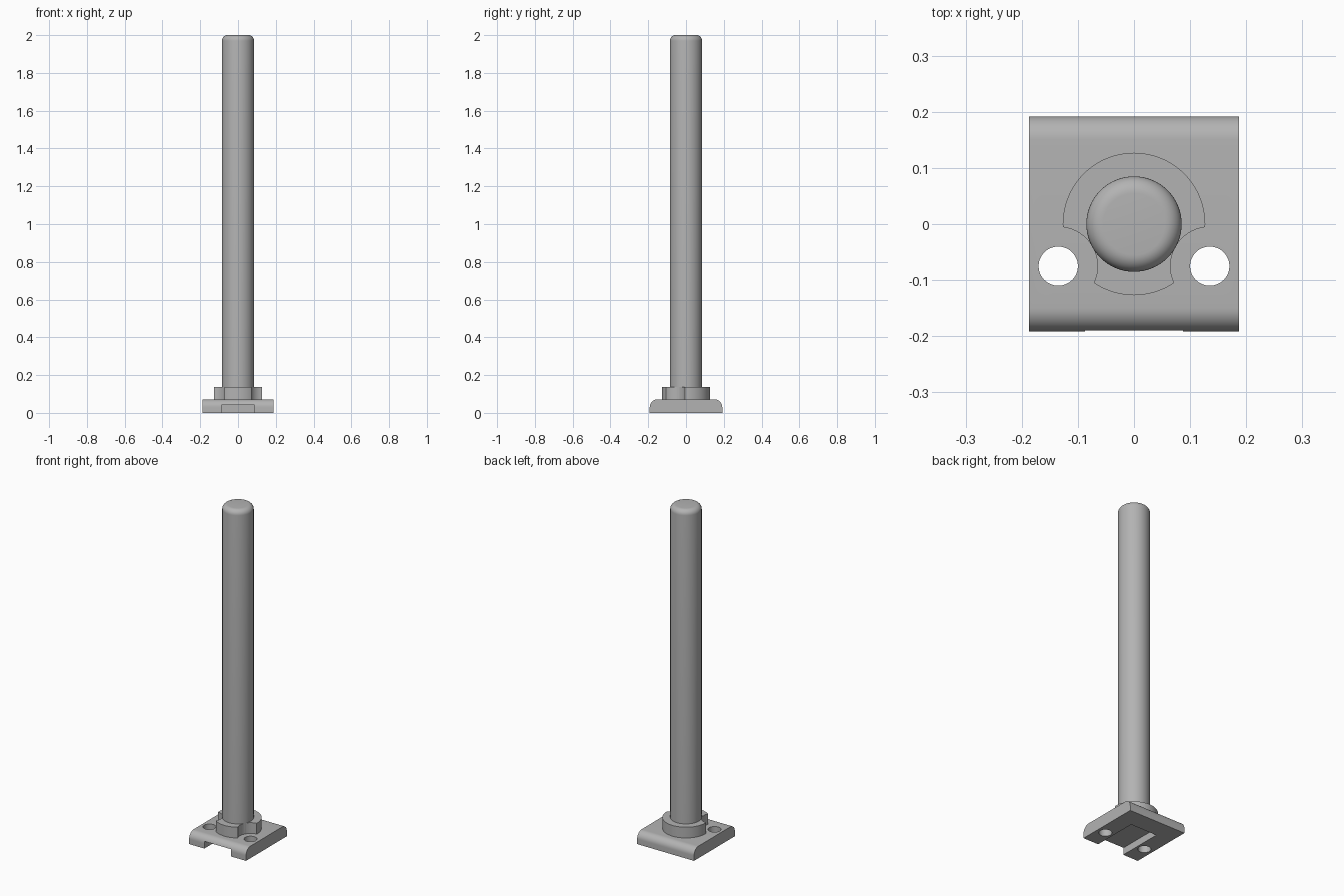
import bpy, bmesh
from math import sin, cos, pi, radians

if "Cube" in bpy.data.objects:
    bpy.data.objects.remove(bpy.data.objects["Cube"])

BASE_TOP, COLLAR_TOP = 0.072, 0.136
HOLE_X, HOLE_Y = 0.135, -0.075

steel = bpy.data.materials.new("grey steel")
steel.use_nodes = True
steel.diffuse_color = (0.45, 0.45, 0.45, 1)
steel.node_tree.nodes["Principled BSDF"].inputs["Base Color"].default_value = (0.45, 0.45, 0.45, 1)


def arc(cx, cy, r, start, end, n):
    """Points on an arc, angles in degrees."""
    angles = [radians(start + (end - start) * i / n) for i in range(n + 1)]
    return [(cx + r * cos(a), cy + r * sin(a)) for a in angles]


def extrude(name, points, vector):
    """Solid made by sweeping a closed outline along a vector."""
    mesh = bpy.data.meshes.new(name)
    bm = bmesh.new()
    face = bm.faces.new([bm.verts.new(p) for p in points])
    swept = bmesh.ops.extrude_face_region(bm, geom=[face])["geom"]
    bmesh.ops.translate(bm, vec=vector, verts=[v for v in swept if isinstance(v, bmesh.types.BMVert)])
    bmesh.ops.recalc_face_normals(bm, faces=bm.faces)
    bm.to_mesh(mesh)
    bm.free()
    obj = bpy.data.objects.new(name, mesh)
    bpy.context.collection.objects.link(obj)
    obj.data.materials.append(steel)
    return obj


def disc(name, x, y, r, low, high, n=48):
    outline = arc(x, y, r, 0, 360, n)[:-1]
    return extrude(name, [(px, py, low) for px, py in outline], (0, 0, high - low))


def cut(obj, cutter):
    """Subtract a helper solid, then remove it."""
    mod = obj.modifiers.new("cut", "BOOLEAN")
    mod.operation, mod.solver, mod.object = "DIFFERENCE", "EXACT", cutter
    cutter.hide_render = True
    bpy.context.view_layer.objects.active = obj
    bpy.ops.object.modifier_apply(modifier=mod.name)
    bpy.data.objects.remove(cutter)


def smooth(obj):
    bpy.ops.object.select_all(action="DESELECT")
    obj.select_set(True)
    bpy.context.view_layer.objects.active = obj
    bpy.ops.object.shade_smooth_by_angle(angle=radians(30))


# Base plate: rounded along the front and back top edges
r = 0.042
half_x, half_y = 0.187, 0.192
side = ([(-half_y, 0), (half_y, 0)]
        + arc(half_y - r, BASE_TOP - r, r, 0, 90, 10)
        + arc(r - half_y, BASE_TOP - r, r, 90, 180, 10))
base = extrude("base_plate", [(-half_x, y, z) for y, z in side], (2 * half_x, 0, 0))

# Slot under the plate, open at the front
w, back = 0.087, 0.08
slot = [(-w, -0.3, -0.05), (w, -0.3, -0.05), (w, back, -0.05), (-w, back, -0.05)]
cut(base, extrude("slot_cutter", slot, (0, 0, 0.092)))

# Collar around the rod
collar = disc("collar", 0, 0, 0.127, BASE_TOP, COLLAR_TOP, 96)

# Screw holes, with clearance bites in the collar
for s in (-1, 1):
    cut(base, disc("hole_cutter", s * HOLE_X, HOLE_Y, 0.035, -0.1, 0.2))
    cut(collar, disc("bite_cutter", s * HOLE_X, HOLE_Y, 0.07, 0, 0.2, 64))

# Rod with a rounded top edge
rod = disc("rod", 0, 0, 0.085, BASE_TOP, 2, 64)
bm = bmesh.new()
bm.from_mesh(rod.data)
rim = [e for e in bm.edges if all(v.co.z > 1.99 for v in e.verts)]
bmesh.ops.bevel(bm, geom=rim, offset=0.03, segments=8, profile=0.5, affect="EDGES")
bm.to_mesh(rod.data)
bm.free()

for part in (base, collar, rod):
    smooth(part)
